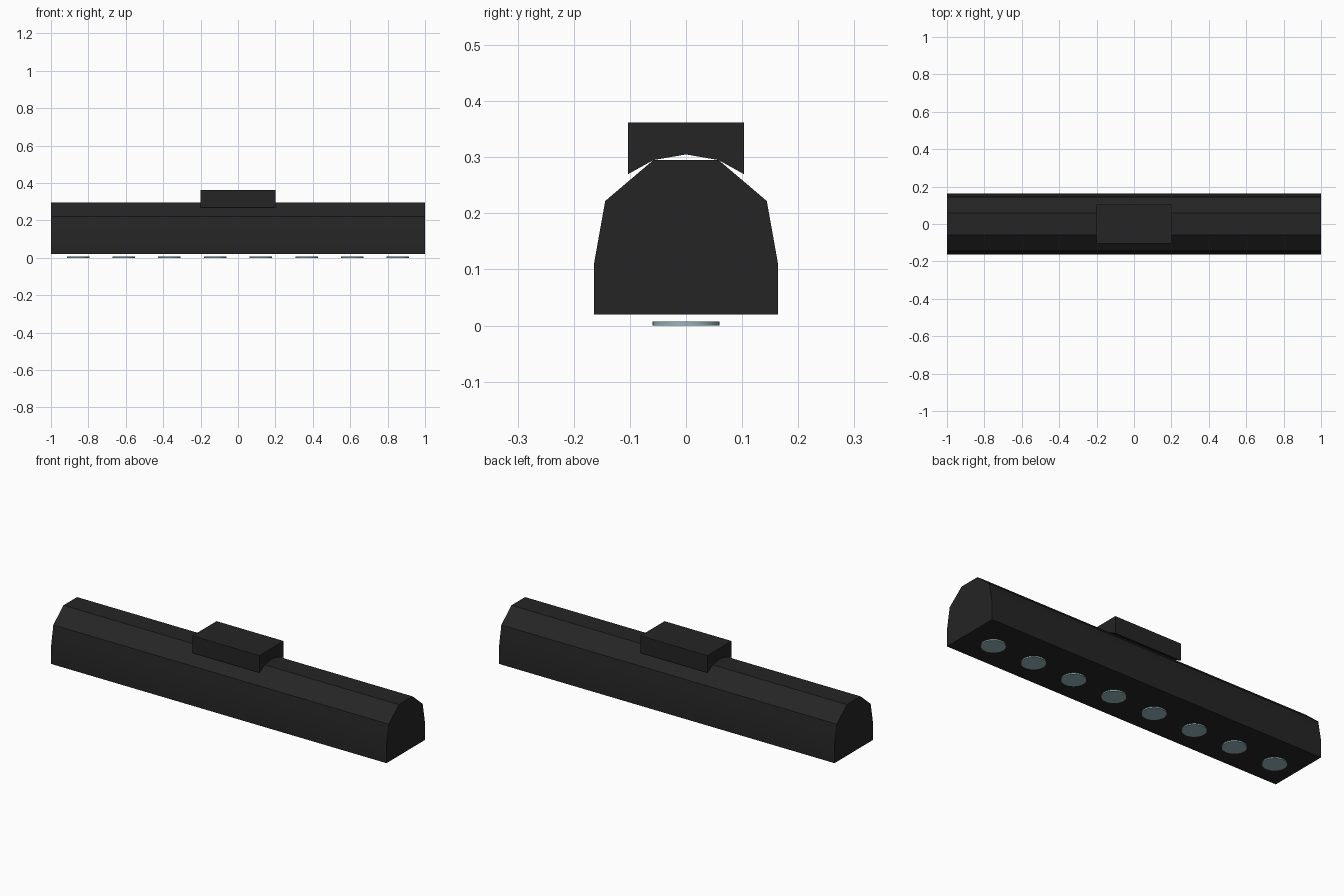
import bpy
import bmesh
import math

cube = bpy.data.objects.get("Cube")
if cube:
    bpy.data.objects.remove(cube, do_unlink=True)


def material(name, color):
    mat = bpy.data.materials.new(name)
    mat.use_nodes = True
    mat.diffuse_color = color
    mat.node_tree.nodes["Principled BSDF"].inputs["Base Color"].default_value = color
    return mat


def finish(obj, name, mat):
    obj.name = name
    obj.data.materials.clear()
    obj.data.materials.append(mat)
    bpy.ops.object.select_all(action="DESELECT")
    obj.select_set(True)
    bpy.context.view_layer.objects.active = obj
    bpy.ops.object.shade_smooth_by_angle(angle=math.radians(30))


def extrude_profile(name, half, x0, x1, mat):
    """Mirror a half outline (y, z) across y = 0 and sweep it along x."""
    outline = half + [(-y, z) for y, z in reversed(half) if y > 0]
    bm = bmesh.new()
    face = bm.faces.new([bm.verts.new((x0, y, z)) for y, z in outline])
    result = bmesh.ops.extrude_face_region(bm, geom=[face])
    moved = [v for v in result["geom"] if isinstance(v, bmesh.types.BMVert)]
    bmesh.ops.translate(bm, verts=moved, vec=(x1 - x0, 0, 0))
    bmesh.ops.recalc_face_normals(bm, faces=bm.faces)
    mesh = bpy.data.meshes.new(name)
    bm.to_mesh(mesh)
    bm.free()
    obj = bpy.data.objects.new(name, mesh)
    bpy.context.collection.objects.link(obj)
    finish(obj, name, mat)


black = material("black_housing", (0.018, 0.018, 0.018, 1))
glass = material("pale_teal_lens", (0.3, 0.46, 0.49, 1))

# Long faceted housing
extrude_profile("housing", [(0.164, 0.02), (0.164, 0.11), (0.144, 0.222),
                            (0.058, 0.295)], -1, 1, black)

# Mounting block with a hollow underside that saddles the housing
extrude_profile("mounting_block", [(0.103, 0.362), (0.103, 0.27), (0.058, 0.295),
                                   (0, 0.305)], -0.2, 0.2, black)

# Row of thin round lenses under the housing
count = 8
for i in range(count):
    x = -0.855 + i * 1.71 / (count - 1)
    bpy.ops.mesh.primitive_cylinder_add(vertices=32, radius=0.06, depth=0.007,
                                        location=(x, 0, 0.0035))
    finish(bpy.context.object, f"lens_{i + 1}", glass)
